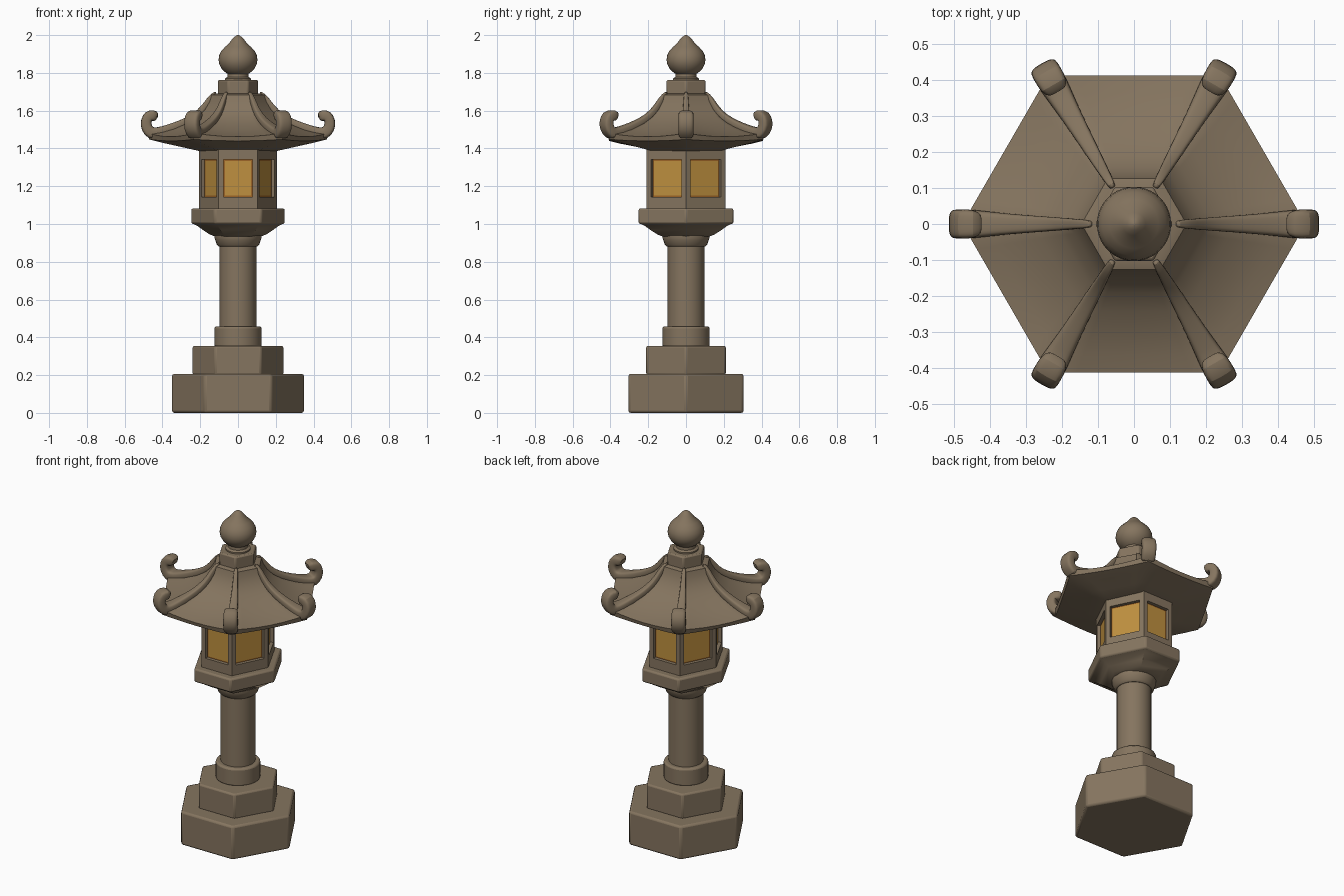
import bpy, bmesh, math
from mathutils import Vector

if "Cube" in bpy.data.objects:
    bpy.data.objects.remove(bpy.data.objects["Cube"])


def material(name, rgb):
    m = bpy.data.materials.new(name)
    m.diffuse_color = (*rgb, 1)
    m.use_nodes = True
    m.node_tree.nodes["Principled BSDF"].inputs["Base Color"].default_value = m.diffuse_color
    return m


STONE = material("brown stone", (0.235, 0.177, 0.115))
GOLD = material("golden pane", (0.52, 0.28, 0.05))
AMBER = material("amber pane border", (0.34, 0.13, 0.02))


def finish(name, bm, bevel=0):
    bmesh.ops.recalc_face_normals(bm, faces=bm.faces)
    me = bpy.data.meshes.new(name)
    bm.to_mesh(me)
    bm.free()
    ob = bpy.data.objects.new(name, me)
    bpy.context.collection.objects.link(ob)
    me.materials.append(STONE)
    if bevel:
        b = ob.modifiers.new("bevel", 'BEVEL')
        b.width, b.segments, b.limit_method = bevel, 2, 'ANGLE'
        b.angle_limit = math.radians(40)
    return ob


def skin(bm, rings):
    """Join closed rings of points, capping both ends; returns side faces per band."""
    vs = [[bm.verts.new(p) for p in r] for r in rings]
    n = len(vs[0])
    bands = [[bm.faces.new((a[i], a[(i + 1) % n], b[(i + 1) % n], b[i])) for i in range(n)]
             for a, b in zip(vs, vs[1:])]
    bm.faces.new(vs[0])
    bm.faces.new(vs[-1])
    return bands


def ring(r, z, n, sy=1):
    return [(r * math.cos(2 * math.pi * i / n), sy * r * math.sin(2 * math.pi * i / n), z)
            for i in range(n)]


def loft(name, profile, n=6, sy=1, bevel=0):
    bm = bmesh.new()
    skin(bm, [ring(r, z, n, sy) for r, z in profile])
    return finish(name, bm, bevel)


# base and column
loft("base_lower", [(.352, 0), (.352, .207)], bevel=.012)
loft("base_upper", [(.243, .2), (.243, .355)], bevel=.01)
loft("column_foot", [(.125, .35), (.125, .458)], 40, bevel=.01)
loft("column", [(.097, .45), (.097, .9)], 40)
loft("column_collar", [(.1, .88), (.112, .89), (.12, .915), (.124, .925), (.124, .95)], 40)

# platform under the lantern (hexagon slightly stretched front to back)
SY = 1.165
loft("platform_flare", [(.125, .935), (.15, .945), (.185, .968), (.215, .99), (.243, 1.003)], sy=1.02 * SY * .985)
loft("platform", [(.249, 1.0), (.249, 1.083)], sy=SY, bevel=.01)

# lantern box with recessed windows
bm = bmesh.new()
bands = skin(bm, [ring(.206, z, 6, SY) for z in (1.075, 1.117, 1.368, 1.40)])
bmesh.ops.recalc_face_normals(bm, faces=bm.faces)
panes = bands[1]
bmesh.ops.inset_individual(bm, faces=panes, thickness=.0375)
bmesh.ops.inset_individual(bm, faces=panes, thickness=.0005, depth=-.02)
border = bmesh.ops.inset_individual(bm, faces=panes, thickness=.009)["faces"]
for f in border:
    f.material_index = 2
for f in panes:
    f.material_index = 1
lantern = finish("lantern_box", bm)
lantern.data.materials.append(GOLD)
lantern.data.materials.append(AMBER)


# roof: hexagonal rings whose sides sag a little towards the eaves
def hexring(r, z, sag, steps=6):
    c = [Vector(p) for p in ring(r, z, 6)]
    pts = []
    for i in range(6):
        for k in range(steps):
            t = k / steps
            p = c[i].lerp(c[(i + 1) % 6], t)
            p.z -= sag * 4 * t * (1 - t)
            pts.append(p)
    return pts


bm = bmesh.new()
skin(bm, [hexring(*p) for p in (
    (.2, 1.385, 0), (.30, 1.408, 0), (.40, 1.43, .005), (.47, 1.448, .008), (.477, 1.482, .02),
    (.42, 1.49, .015), (.36, 1.503, .008), (.28, 1.533, .003), (.22, 1.568, 0), (.18, 1.608, 0),
    (.156, 1.65, 0), (.146, 1.683, 0), (.12, 1.69, 0))])
finish("roof", bm)

# six ridges ending in upturned curls: radius, height, half thickness, half width
PATH = [(.115, 1.70, .008, .010), (.15, 1.665, .014, .013), (.18, 1.615, .016, .016),
        (.23, 1.567, .018, .020), (.30, 1.53, .02, .025), (.37, 1.503, .023, .031),
        (.42, 1.483, .029, .037), (.462, 1.478, .036, .041), (.485, 1.508, .032, .041),
        (.488, 1.545, .03, .041), (.474, 1.573, .032, .041), (.447, 1.576, .032, .04),
        (.424, 1.566, .02, .03)]
for i in range(6):
    a = i * math.pi / 3
    out, side, up = Vector((math.cos(a), math.sin(a), 0)), Vector((-math.sin(a), math.cos(a), 0)), Vector((0, 0, 1))
    rings = []
    for j, (r, z, h, w) in enumerate(PATH):
        p, q = PATH[max(j - 1, 0)], PATH[min(j + 1, len(PATH) - 1)]
        t = (out * (q[0] - p[0]) + up * (q[1] - p[1])).normalized()
        nrm = side.cross(t)
        pts = []
        for k in range(16):
            c, s = math.cos(k * math.pi / 8), math.sin(k * math.pi / 8)
            cu = math.copysign(abs(c) ** .55, c)
            su = math.copysign(abs(s) ** .55, s)
            pts.append(out * r + up * z + side * (w * cu) + nrm * (h * su))
        rings.append(pts)
    bm = bmesh.new()
    skin(bm, rings)
    ob = finish(f"roof_ridge_{i + 1}", bm)
    ob.modifiers.new("smooth", 'SUBSURF').levels = 1
    ob.modifiers["smooth"].render_levels = 1

# cap and finial
loft("roof_cap", [(.108, 1.67), (.108, 1.762)], sy=1.1, bevel=.008)
loft("finial", [(.07, 1.755), (.07, 1.77), (.056, 1.778), (.055, 1.795), (.066, 1.802), (.085, 1.82),
                (.099, 1.845), (.103, 1.868), (.1, 1.892), (.088, 1.917), (.068, 1.938), (.047, 1.957),
                (.032, 1.977), (.018, 1.992), (.004, 2.0)], 40)

# smooth shading with crisp edges
for ob in bpy.data.objects:
    ob.select_set(True)
    bpy.context.view_layer.objects.active = ob
bpy.ops.object.shade_smooth_by_angle(angle=math.radians(35))
